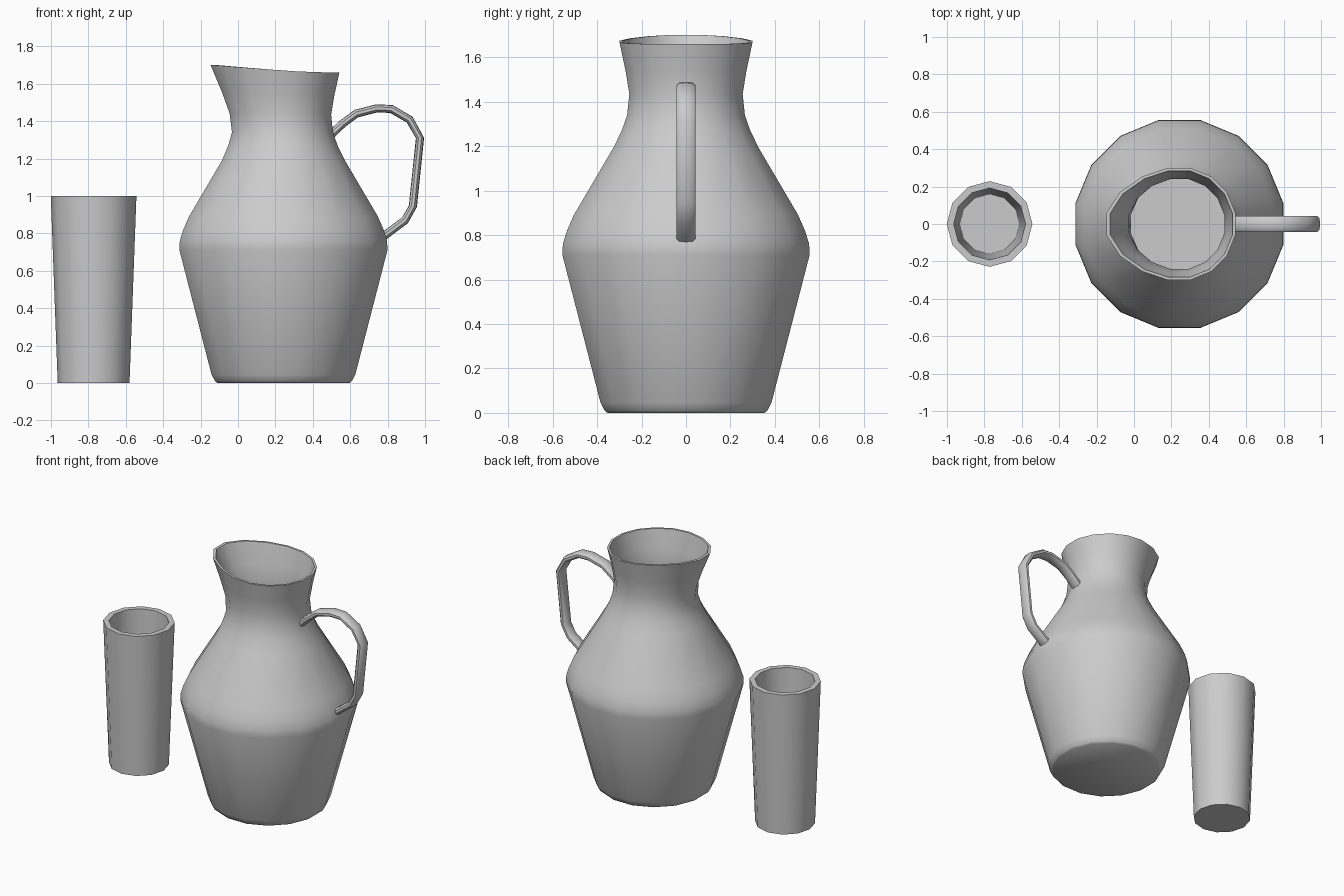
import bpy, bmesh, math
from mathutils import Vector

if "Cube" in bpy.data.objects:
    bpy.data.objects.remove(bpy.data.objects["Cube"])


def loft(name, rings, cap_start=True, cap_end=True, angle=40):
    """Skin a list of equal-length closed rings, then shade by angle."""
    bm = bmesh.new()
    vs = [[bm.verts.new(p) for p in ring] for ring in rings]
    n = len(vs[0])
    for a, b in zip(vs, vs[1:]):
        for i in range(n):
            j = (i + 1) % n
            bm.faces.new((a[i], a[j], b[j], b[i]))
    if cap_start:
        bm.faces.new(vs[0][::-1])
    if cap_end:
        bm.faces.new(vs[-1])
    bmesh.ops.recalc_face_normals(bm, faces=bm.faces)
    mesh = bpy.data.meshes.new(name)
    bm.to_mesh(mesh)
    bm.free()
    obj = bpy.data.objects.new(name, mesh)
    bpy.context.collection.objects.link(obj)
    bpy.ops.object.select_all(action='DESELECT')
    obj.select_set(True)
    bpy.context.view_layer.objects.active = obj
    bpy.ops.object.shade_smooth_by_angle(angle=math.radians(angle))
    return obj


def ring(cx, r, z, sides, phase=0.0, spout=0.0, lift=0.0):
    """Horizontal ring; spout stretches and lift raises its -x side."""
    pts = []
    for i in range(sides):
        a = 2 * math.pi * (i + phase) / sides
        c, s = math.cos(a), math.sin(a)
        stretch = 1 + spout * max(0, -c)
        pts.append((cx + r * c * stretch, r * s, z + lift * ((1 - c) / 2) ** 2))
    return pts


# Pitcher: (radius, height, spout stretch, rim lift), outside then inside
profile = [(0.36, 0.0, 0, 0), (0.373, 0.01, 0, 0), (0.392, 0.045, 0, 0),
           (0.567, 0.71, 0, 0), (0.565, 0.76, 0, 0), (0.548, 0.815, 0, 0),
           (0.515, 0.89, 0, 0), (0.335, 1.19, 0, 0), (0.295, 1.27, 0.02, 0),
           (0.27, 1.34, 0.04, 0), (0.26, 1.435, 0.13, 0.005),
           (0.278, 1.54, 0.21, 0.015), (0.305, 1.66, 0.31, 0.042)]
wall = 0.015
inner = [(r - wall, max(z, wall), s, l) for r, z, s, l in profile[2:]]
inner = [(0.36, 0.02, 0, 0)] + inner
loft("pitcher_body", [ring(0.243, r, z, 16, 0.5, s, l)
                      for r, z, s, l in profile + inner[::-1]])

# Handle: flattened rounded section swept along an arch in the xz plane
path = [Vector((x, 0, z)) for x, z in
        [(0.502, 1.332), (0.56, 1.387), (0.632, 1.44), (0.74, 1.468),
         (0.82, 1.465), (0.918, 1.408), (0.973, 1.31), (0.935, 0.945),
         (0.893, 0.87), (0.782, 0.787)]]
section = [(0.042, 0.008), (0.03, 0.019), (0, 0.022), (-0.03, 0.019),
           (-0.042, 0.008), (-0.042, -0.008), (-0.03, -0.019), (0, -0.022),
           (0.03, -0.019), (0.042, -0.008)]
rings = []
for i, p in enumerate(path):
    t = (path[min(i + 1, len(path) - 1)] - path[max(i - 1, 0)]).normalized()
    normal = Vector((-t.z, 0, t.x))
    rings.append([p + Vector((0, w, 0)) + normal * h for w, h in section])
loft("pitcher_handle", rings)

# Tumbler: tapered twelve-sided cup with a thick wall
cup = [(0.192, 0.0), (0.229, 1.0), (0.192, 1.0), (0.16, 0.04)]
loft("tumbler", [ring(-0.772, r, z, 12) for r, z in cup])
